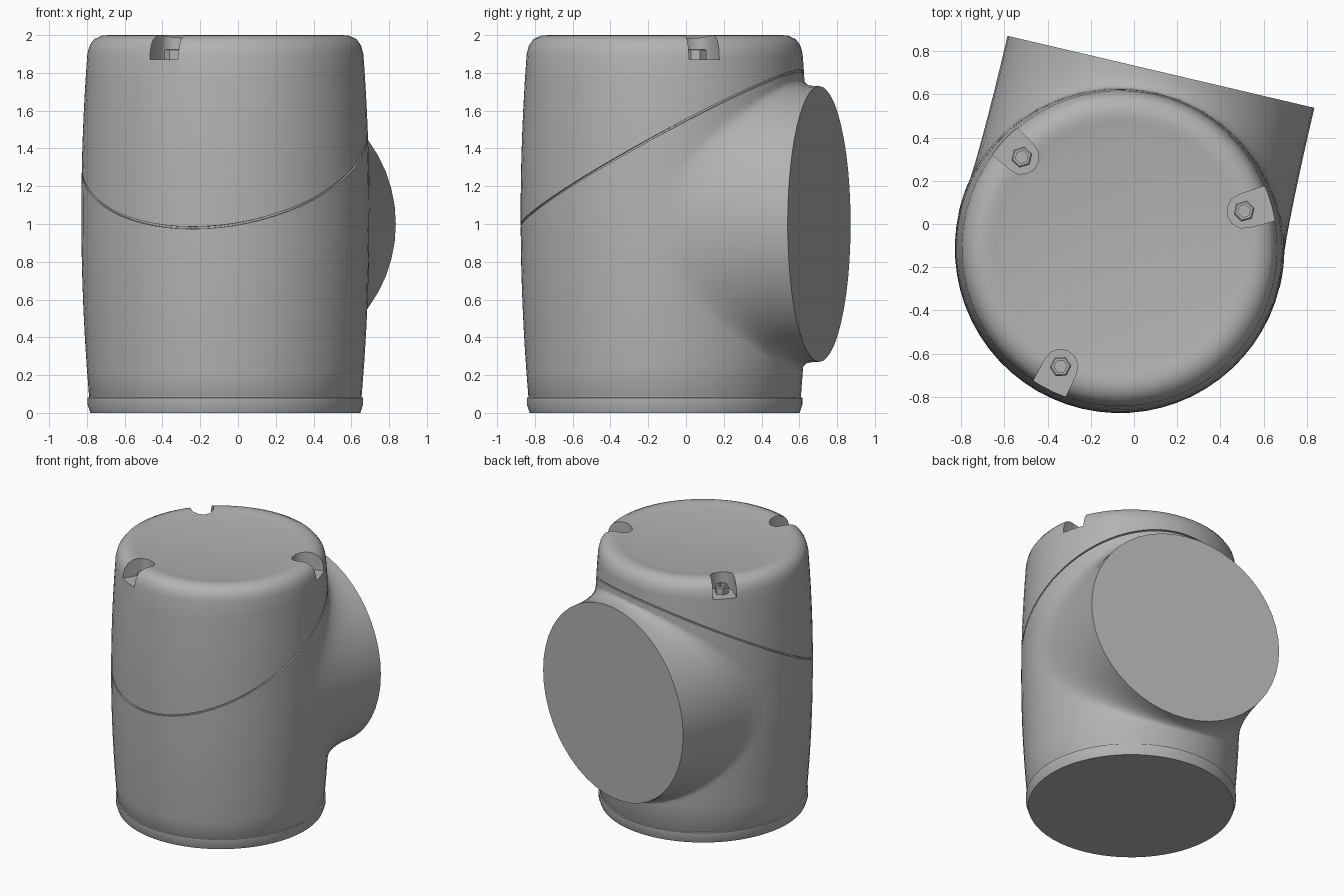
import bpy, bmesh, math
from mathutils import Matrix, Vector

if "Cube" in bpy.data.objects:
    bpy.data.objects.remove(bpy.data.objects["Cube"])

SEG = 64
TURN = math.radians(-13.2)           # heading of the side port
PORT_R, PORT_D = 0.73, 0.84          # port radius and reach from the axis
FRAME = Matrix.Translation((-0.067, -0.113, 0)) @ Matrix.Rotation(TURN, 4, 'Z')

grey = bpy.data.materials.new("cast_grey")
grey.use_nodes = True
colour = (0.45, 0.45, 0.45, 1)
grey.diffuse_color = colour
grey.node_tree.nodes["Principled BSDF"].inputs["Base Color"].default_value = colour


def finish(bm, name, matrix):
    bmesh.ops.recalc_face_normals(bm, faces=bm.faces)
    mesh = bpy.data.meshes.new(name)
    bm.to_mesh(mesh)
    bm.free()
    mesh.materials.append(grey)
    ob = bpy.data.objects.new(name, mesh)
    ob.matrix_world = matrix
    bpy.context.collection.objects.link(ob)
    return ob


def smooth(ob, angle=35):
    bpy.ops.object.select_all(action='DESELECT')
    ob.select_set(True)
    bpy.context.view_layer.objects.active = ob
    bpy.ops.object.shade_smooth_by_angle(angle=math.radians(angle))


def loft(bm, rings):
    """Skin closed rings of points and return the vertex rings."""
    rows = [[bm.verts.new(p) for p in ring] for ring in rings]
    for a, b in zip(rows, rows[1:]):
        for i in range(len(a)):
            j = (i + 1) % len(a)
            bm.faces.new((a[i], a[j], b[j], b[i]))
    return rows


def barrel(z):
    return 0.763 - 0.04 * ((z - 1.05) / 0.95) ** 2


# Barrel housing: foot band, tilted seam groove and rounded lid
def column(a):
    seam = 1.395 + 0.55 * 0.755 * math.sin(a)
    pts = [(0.715, 0), (0.73, 0.045), (0.73, 0.08), (0.721, 0.082), (0.721, 0.088)]
    low, high = 0.09, 1.9
    for k in range(9):
        z = low + (seam - 0.006 - low) * k / 8
        pts.append((barrel(z), z))
    pts += [(barrel(seam) - 0.012, seam - 0.005), (barrel(seam) - 0.012, seam + 0.005)]
    for k in range(7):
        z = seam + 0.006 + (high - seam - 0.006) * k / 6
        pts.append((barrel(z), z))
    pts += [(0.719, 1.945), (0.695, 1.978), (0.655, 1.997), (0.62, 2.0),
            (0.58, 1.995), (0.53, 1.985)]
    return [Vector((r * math.cos(a), r * math.sin(a), z)) for r, z in pts]


columns = [column(math.tau * i / SEG) for i in range(SEG)]
bm = bmesh.new()
rows = loft(bm, list(zip(*columns)))
bm.faces.new(rows[0][::-1])
bm.faces.new(rows[-1])
housing = finish(bm, "housing", FRAME)

# Screw pockets in the lid rim, each with a socket screw
SCREWS = [(-0.52, 0.31), (0.51, 0.06), (-0.34, -0.66)]
for n, (x, y) in enumerate(SCREWS):
    out = math.atan2(y + 0.113, x + 0.067)
    place = Matrix.Translation((x, y, 1.87)) @ Matrix.Rotation(out, 4, 'Z')

    bm = bmesh.new()
    arc = [math.radians(90 + 30 * k) for k in range(7)]
    outline = [(0.08 * math.cos(a), 0.08 * math.sin(a)) for a in arc]
    outline += [(0.3, -0.09), (0.3, 0.09)]
    base = bm.faces.new([bm.verts.new((u, v, 0)) for u, v in outline])
    grown = bmesh.ops.extrude_face_region(bm, geom=[base])["geom"]
    bmesh.ops.translate(bm, vec=(0, 0, 0.3),
                        verts=[g for g in grown if isinstance(g, bmesh.types.BMVert)])
    cutter = finish(bm, "pocket_cutter", place)
    cutter.hide_render = True
    bpy.context.view_layer.update()
    bpy.context.view_layer.objects.active = housing
    cut = housing.modifiers.new("pocket", 'BOOLEAN')
    cut.operation = 'DIFFERENCE'
    cut.solver = 'EXACT'
    cut.object = cutter
    bpy.ops.object.modifier_apply(modifier=cut.name)
    bpy.data.objects.remove(cutter)

    bm = bmesh.new()
    profile = [(0.05, -0.005), (0.05, 0.05), (0.043, 0.057), (0.03, 0.057), (0.03, 0.025)]
    rings = [[(r * math.cos(k * math.pi / 3), r * math.sin(k * math.pi / 3), z)
              for k in range(6)] for r, z in profile]
    rows = loft(bm, rings)
    bm.faces.new(rows[-1])
    finish(bm, f"screw_{n + 1}", place)

smooth(housing)


# Side port: flat round end blended into the barrel by a fillet
def port_line(t, steps=10):
    x, h = PORT_R * math.cos(t), PORT_R * math.sin(t)
    r = barrel(1 + h)
    phi = math.asin(max(-1, min(1, x / r)))
    end = Vector((x, PORT_D, 1 + h))
    corner = Vector((x, r * math.cos(phi), 1 + h))
    zf, pf = 1 + h * 1.06, phi * 1.25
    foot = Vector((barrel(zf) * math.sin(pf), barrel(zf) * math.cos(pf), zf))
    line = []
    for k in range(steps + 1):
        s = k / steps
        p = end * (1 - s) ** 2 + corner * 2 * s * (1 - s) + foot * s * s
        gap = (barrel(p.z) + 0.001) / math.hypot(p.x, p.y)
        if gap > 1:
            p.x, p.y = p.x * gap, p.y * gap
        line.append(p)
    return line


lines = [port_line(math.tau * i / 48) for i in range(48)]
bm = bmesh.new()
rows = loft(bm, list(zip(*lines)))
bm.faces.new(rows[0])
port = finish(bm, "side_port", FRAME)
# face the shell outward from the flat end
if port.data.polygons[-1].normal.y < 0:
    port.data.flip_normals()
smooth(port)
